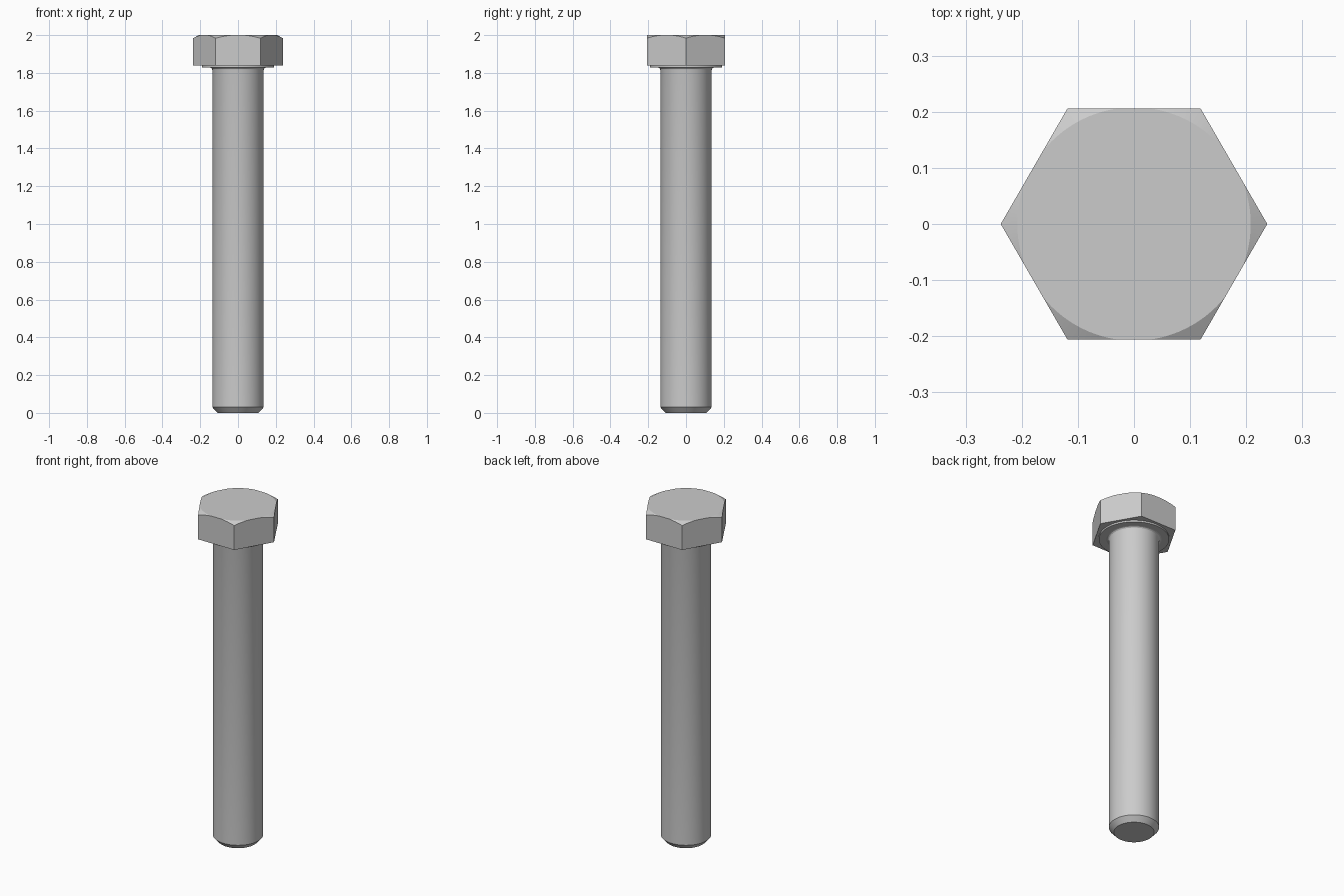
import bpy, bmesh
from math import radians, pi, cos, sin

cube = bpy.data.objects.get("Cube")
if cube:
    bpy.data.objects.remove(cube, do_unlink=True)

steel = bpy.data.materials.new("grey steel")
steel.use_nodes = True
colour = (0.6, 0.6, 0.6, 1)
steel.diffuse_color = colour
steel.node_tree.nodes["Principled BSDF"].inputs["Base Color"].default_value = colour


def lathe(name, profile, sides):
    """Closed solid of revolution from (radius, height) pairs, bottom to top."""
    bm = bmesh.new()
    rings = [[bm.verts.new((r * cos(2 * pi * i / sides), r * sin(2 * pi * i / sides), z))
              for i in range(sides)] for r, z in profile]
    for low, high in zip(rings, rings[1:]):
        for i in range(sides):
            j = (i + 1) % sides
            bm.faces.new((low[i], low[j], high[j], high[i]))
    bm.faces.new(rings[0][::-1])
    bm.faces.new(rings[-1])
    mesh = bpy.data.meshes.new(name)
    bm.to_mesh(mesh)
    bm.free()
    mesh.materials.append(steel)
    obj = bpy.data.objects.new(name, mesh)
    bpy.context.collection.objects.link(obj)
    return obj


def smooth(obj):
    bpy.ops.object.select_all(action="DESELECT")
    obj.select_set(True)
    bpy.context.view_layer.objects.active = obj
    bpy.ops.object.shade_smooth_by_angle(angle=radians(20))


# Shank with chamfered tip, small fillet under the head
fillet = [(0.149 - 0.013 * cos(a), 1.815 + 0.013 * sin(a))
          for a in (radians(d) for d in range(0, 91, 30))]
shank = lathe("shank", [(0.109, 0), (0.136, 0.03)] + fillet + [(0.149, 1.835)], 96)
smooth(shank)

# Washer face
washer_face = lathe("washer_face", [(0.19, 1.828), (0.19, 1.845)], 96)
smooth(washer_face)

# Hexagonal head, its top corners cut by a cone
head = lathe("hex_head", [(0.2375, 1.838), (0.2375, 2)], 6)
cone = lathe("chamfer_cutter", [(0.3, 1.7), (0.3, 1.949), (0.208, 2.0)], 96)
cut = head.modifiers.new("chamfer", "BOOLEAN")
cut.operation = "INTERSECT"
cut.solver = "EXACT"
cut.object = cone
bpy.context.view_layer.objects.active = head
bpy.ops.object.modifier_apply(modifier=cut.name)
bpy.data.objects.remove(cone, do_unlink=True)
smooth(head)
